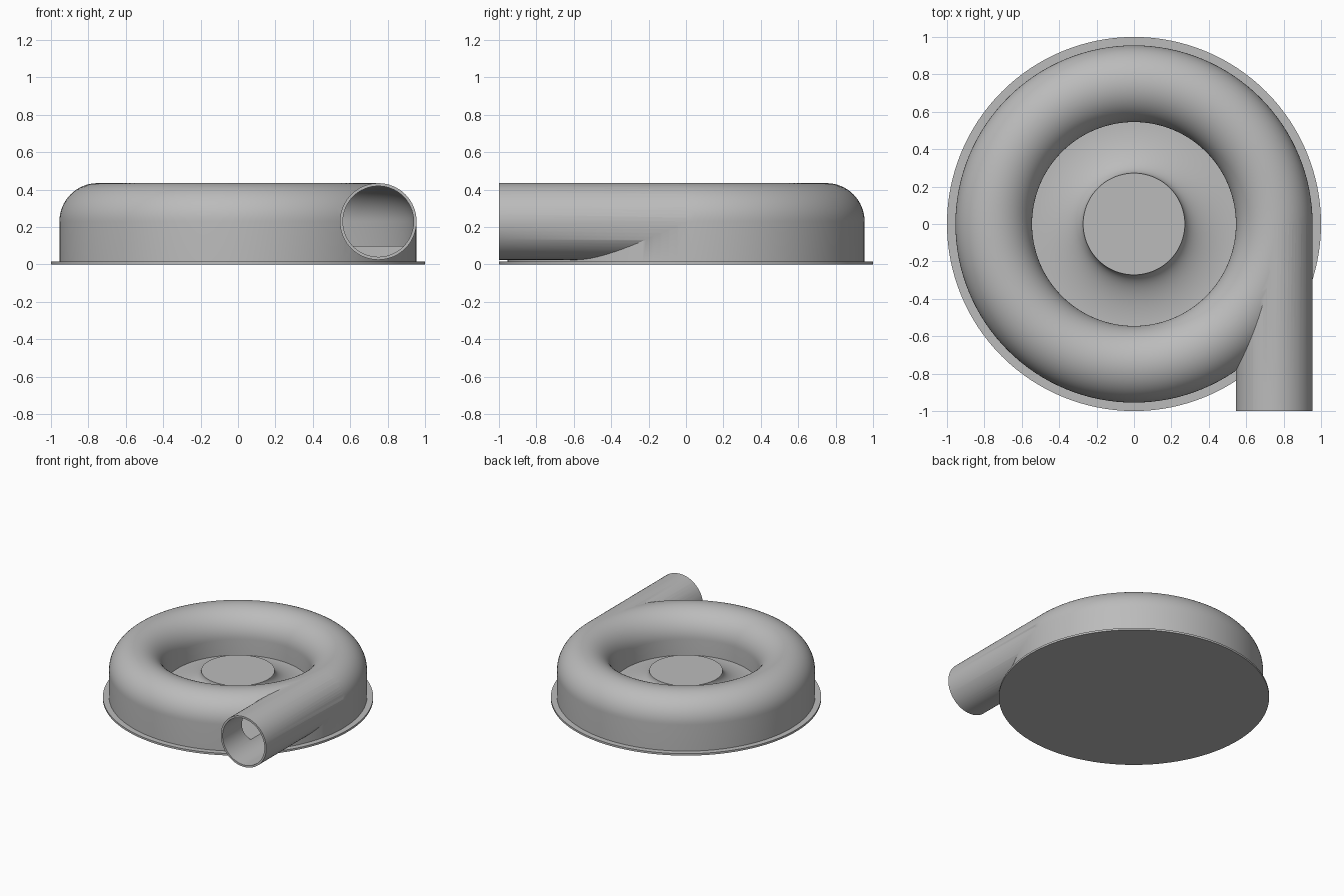
import bpy, bmesh
from math import sin, cos, pi
from mathutils import Matrix

cube = bpy.data.objects.get("Cube")
if cube:
    bpy.data.objects.remove(cube, do_unlink=True)

RING, TUBE, WALL, MID = 0.75, 0.205, 0.016, 0.23
FLOOR, PLATE, STEPS = 0.1, 0.016, 128

grey = bpy.data.materials.new("casting grey")
grey.use_nodes = True
grey.diffuse_color = (0.5, 0.5, 0.5, 1)
grey.node_tree.nodes["Principled BSDF"].inputs["Base Color"].default_value = (0.5, 0.5, 0.5, 1)


def finish(name, bm):
    bmesh.ops.recalc_face_normals(bm, faces=bm.faces)
    mesh = bpy.data.meshes.new(name)
    bm.to_mesh(mesh)
    bm.free()
    mesh.materials.append(grey)
    obj = bpy.data.objects.new(name, mesh)
    bpy.context.collection.objects.link(obj)
    return obj


def revolve(name, profile):
    """Spin a closed (radius, height) outline around z."""
    bm = bmesh.new()
    verts = [bm.verts.new((r, 0, z)) for r, z in profile]
    edges = [bm.edges.new((a, b)) for a, b in zip(verts, verts[1:] + verts[:1])]
    bmesh.ops.spin(bm, geom=verts + edges, cent=(0, 0, 0), axis=(0, 0, 1),
                   angle=2 * pi, steps=STEPS, use_merge=True)
    bmesh.ops.remove_doubles(bm, verts=bm.verts, dist=0.0001)
    return finish(name, bm)


def pipe(name, radius, y_front):
    """Straight cylinder from the middle of the ring forward to y_front."""
    bm = bmesh.new()
    place = Matrix.Translation((RING, y_front / 2, MID)) @ Matrix.Rotation(pi / 2, 4, 'X')
    bmesh.ops.create_cone(bm, cap_ends=True, segments=64, radius1=radius, radius2=radius,
                          depth=-y_front, matrix=place)
    return finish(name, bm)


def arch(radius):
    """Half circle over the ring, from inner wall to outer wall."""
    return [(RING - radius * cos(pi * i / 32), MID + radius * sin(pi * i / 32)) for i in range(33)]


def combine(target, tool, operation):
    mod = target.modifiers.new(operation.lower(), 'BOOLEAN')
    mod.object, mod.operation, mod.solver = tool, operation, 'EXACT'
    bpy.context.view_layer.objects.active = target
    bpy.ops.object.modifier_apply(modifier=mod.name)
    bpy.data.objects.remove(tool, do_unlink=True)


def smooth(obj):
    bpy.ops.object.select_all(action='DESELECT')
    obj.select_set(True)
    bpy.context.view_layer.objects.active = obj
    bpy.ops.object.shade_smooth_by_angle(angle=pi / 6)


# Round base plate
base = revolve("base_plate", [(0, 0), (1, 0), (1, PLATE), (0, PLATE)])

# Ring-shaped housing with a straight outlet pipe
housing = revolve("scroll_housing", [(0, 0.09), (RING - TUBE, 0.09)] + arch(TUBE)
                  + [(RING + TUBE, 0.008), (0, 0.008)])
combine(housing, pipe("outlet_pipe", TUBE, -1), 'UNION')

# Hollow channel and outlet bore
bore = TUBE - WALL
channel = revolve("channel_cutter", [(RING - bore, FLOOR)] + arch(bore) + [(RING + bore, FLOOR)])
combine(housing, channel, 'DIFFERENCE')
combine(housing, pipe("bore_cutter", bore, -1.1), 'DIFFERENCE')

# Central hub flaring out to the floor
flare = [(0.55 - 0.278 * cos(pi * i / 48), MID - (MID - FLOOR) * sin(pi * i / 48)) for i in range(25)]
hub = revolve("flared_hub", [(0, 0.05), (0, MID)] + flare + [(0.55, 0.05)])

for part in (base, housing, hub):
    smooth(part)
